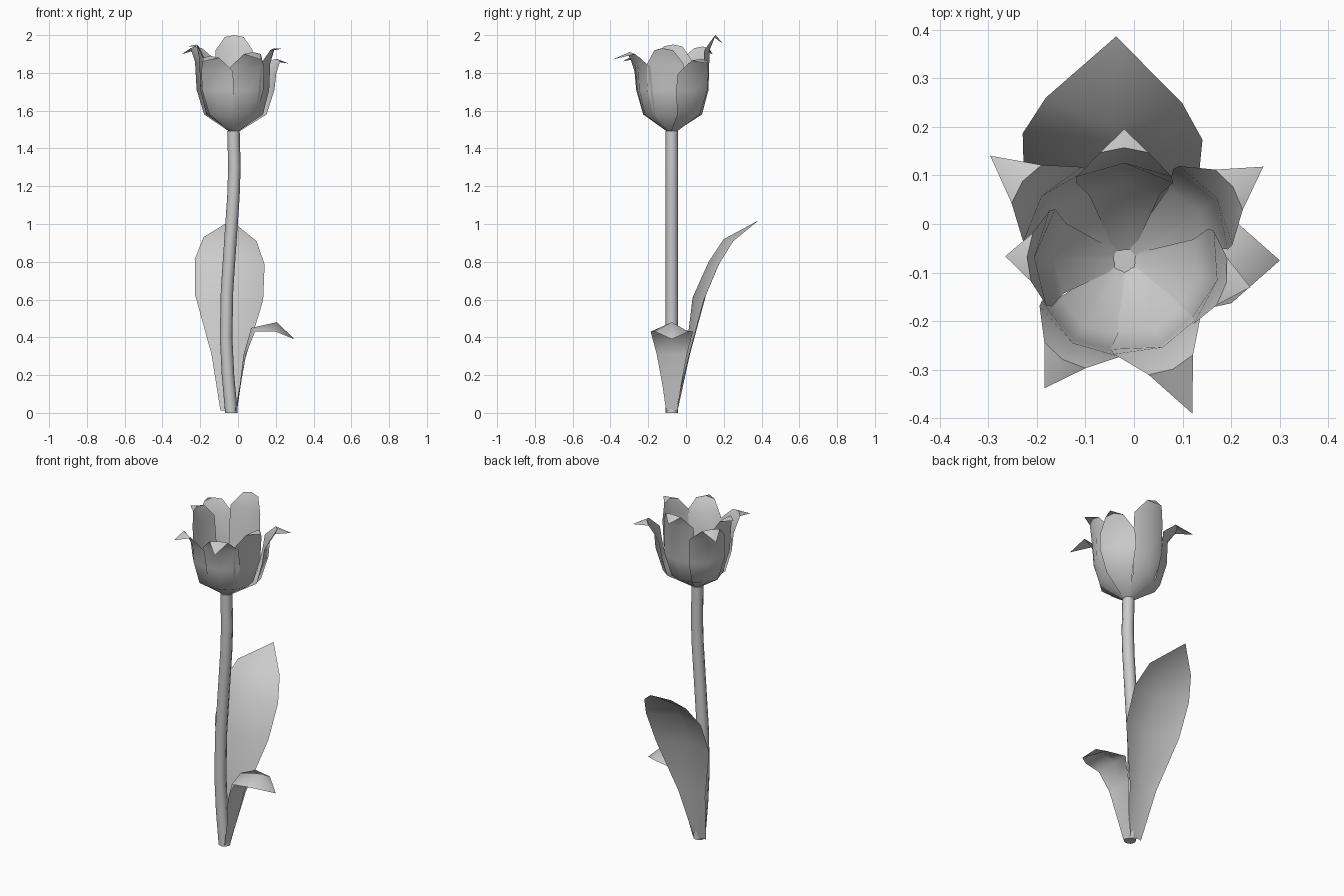
import bpy, bmesh, math
from mathutils import Vector, Matrix

cube = bpy.data.objects.get("Cube")
if cube:
    bpy.data.objects.remove(cube, do_unlink=True)

grey = bpy.data.materials.new("soft grey")
grey.use_nodes = True
COLOUR = (0.6, 0.6, 0.6, 1)
grey.diffuse_color = COLOUR
grey.node_tree.nodes["Principled BSDF"].inputs["Base Color"].default_value = COLOUR


def finish(name, bm, angle):
    mesh = bpy.data.meshes.new(name)
    bm.to_mesh(mesh)
    bm.free()
    mesh.materials.append(grey)
    obj = bpy.data.objects.new(name, mesh)
    bpy.context.collection.objects.link(obj)
    bpy.ops.object.select_all(action='DESELECT')
    obj.select_set(True)
    bpy.context.view_layer.objects.active = obj
    bpy.ops.object.shade_smooth_by_angle(angle=math.radians(angle))
    return obj


def blade(name, origin, azimuth, rows, tilt=0):
    """Thin sheet; rows are (reach, height, half width, edge reach shift, edge drop)."""
    bm = bmesh.new()
    turn = Matrix.Rotation(math.radians(azimuth), 3, 'Z')
    grid = []
    for reach, z, half, shift, drop in rows:
        line = []
        for side in (-1, 0, 1):
            e = abs(side)
            p = Vector((reach + e * shift, side * half, z - e * drop + side * half * tilt))
            line.append(bm.verts.new(Vector(origin) + turn @ p))
        grid.append(line)
    for low, high in zip(grid, grid[1:]):
        for i in range(2):
            bm.faces.new((low[i], low[i + 1], high[i + 1], high[i]))
    bmesh.ops.remove_doubles(bm, verts=bm.verts, dist=0.0005)
    return finish(name, bm, 75)


# Gently bent stem
bm = bmesh.new()
rings = []
SIDES = 8
RADIUS = .033
for x, z in ((-.035, 0), (-.053, .2), (-.063, .4), (-.058, .65), (-.041, .9),
             (-.024, 1.15), (-.019, 1.3), (-.024, 1.492)):
    rings.append([bm.verts.new((x + RADIUS * math.cos(math.tau * i / SIDES),
                                -.075 + RADIUS * math.sin(math.tau * i / SIDES), z))
                  for i in range(SIDES)])
for a, b in zip(rings, rings[1:]):
    for i in range(SIDES):
        j = (i + 1) % SIDES
        bm.faces.new((a[i], a[j], b[j], b[i]))
bm.faces.new(rings[0][::-1])
bm.faces.new(rings[-1])
finish("stem", bm, 60)

# Tall back leaf and short drooping side leaf
blade("back_leaf", (-.053, -.075, 0), 88, [
    (.03, .01, .041, -.01, 0), (.072, .3, .09, .02, 0), (.11, .61, .18, .065, 0),
    (.195, .8, .185, .06, 0), (.275, .92, .14, .055, 0), (.461, 1.02, 0, 0, 0)], tilt=.08)
blade("side_leaf", (-.035, -.075, 0), 0, [
    (.03, .01, .03, -.01, 0), (.045, .15, .05, .005, 0), (.065, .31, .08, .012, 0),
    (.105, .45, .112, .02, .02), (.24, .48, .088, -.005, .05), (.335, .39, 0, 0, 0)])

# Seven petals: azimuth, crest reach and height, shoulder reach, tip reach and height
petals = [(34, .27, 1.875, .23, .345, 1.85), (90, .232, 2.0, .2, .27, 1.955),
          (142, .265, 1.94, .215, .35, 1.9), (178, .2, 1.95, .185, .245, 1.94),
          (238, .24, 1.89, .2, .31, 1.86), (294, .245, 1.91, .195, .345, 1.87),
          (348, .215, 1.93, .195, .265, 1.93)]
for n, (azimuth, reach, crest, r, tip, tip_z) in enumerate(petals, 1):
    blade(f"petal_{n}", (-.02, -.075, 0), azimuth, [
        (.012, 1.485, .016, 0, 0),
        (r * .8, 1.58, .072, -.026, 0),
        (r * .97, 1.71, .1, -.034, 0),
        (r, crest - .08, .098, -.028, 0),
        (reach, crest, .05, -.01, .01),
        (tip, tip_z, 0, 0, 0)])
